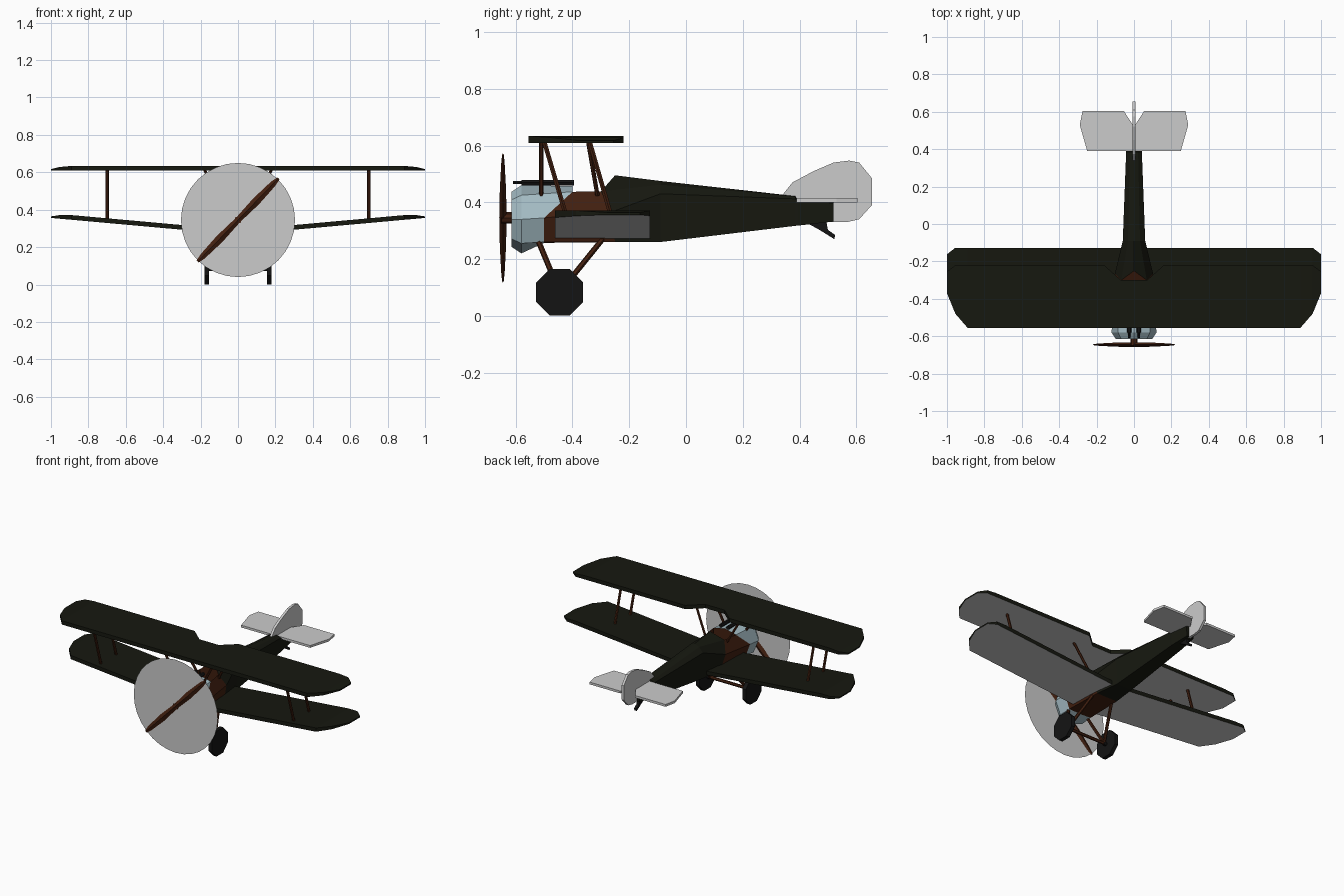
import bpy, bmesh, math
from mathutils import Vector

if "Cube" in bpy.data.objects:
    bpy.data.objects.remove(bpy.data.objects["Cube"])


def material(name, rgb):
    m = bpy.data.materials.new(name)
    m.diffuse_color = (*rgb, 1)
    m.use_nodes = True
    m.node_tree.nodes["Principled BSDF"].inputs["Base Color"].default_value = m.diffuse_color
    return m


OLIVE = material("dark_olive", (0.008, 0.009, 0.005))
WOOD = material("wood", (0.055, 0.014, 0.005))
METAL = material("pale_metal", (0.37, 0.50, 0.55))
BLACK = material("black", (0.007, 0.007, 0.007))
GREY = material("plain_grey", (0.8, 0.8, 0.8))


def make(name, verts, faces, mats, idx=None):
    me = bpy.data.meshes.new(name)
    me.from_pydata([tuple(v) for v in verts], [], faces)
    for m in mats:
        me.materials.append(m)
    if idx:
        me.polygons.foreach_set("material_index", idx)
    bm = bmesh.new()
    bm.from_mesh(me)
    bmesh.ops.recalc_face_normals(bm, faces=bm.faces)
    bm.to_mesh(me)
    bm.free()
    ob = bpy.data.objects.new(name, me)
    bpy.context.collection.objects.link(ob)
    return ob


def loft(name, rings, mats, pick=lambda seg, side: 0):
    """Skin rings of points; pick returns a material index, or None for a hole."""
    n = len(rings[0])
    verts = [p for r in rings for p in r]
    faces, idx = [tuple(range(n)), tuple(range(len(verts) - n, len(verts)))], [0, pick(len(rings) - 2, 0)]
    for i in range(len(rings) - 1):
        for j in range(n):
            m = pick(i, j)
            if m is not None:
                k = (j + 1) % n
                faces.append((i*n + j, i*n + k, i*n + n + k, i*n + n + j))
                idx.append(m)
    return make(name, verts, faces, mats, idx)


def rod(name, a, b, r, mat, sides=6):
    a, b = Vector(a), Vector(b)
    q = (b - a).to_track_quat('Z', 'Y')
    rings = [[p + q @ Vector((r*math.cos(t), r*math.sin(t), 0))
              for t in [2*math.pi*k/sides for k in range(sides)]] for p in (a, b)]
    return loft(name, rings, [mat])


def plate(name, outline, axis, lo, hi, mat):
    """Flat outline given thickness along x or z."""
    def put(p, d):
        return (d, *p) if axis == 'x' else (*p, d)
    return loft(name, [[put(p, lo) for p in outline], [put(p, hi) for p in outline]], [mat])


# Fuselage: each ring is top, upper, side, lower, bottom as (x, y, z), mirrored
def ring(top, upper, side, lower, bottom):
    half = [upper, side, lower]
    return [top, *half, bottom] + [(-x, y, z) for x, y, z in reversed(half)]


def octagon(y, r):
    d = r*math.sqrt(0.5)
    return ring((0, y, .34 + r), (d, y, .34 + d), (r, y, .34), (d, y, .34 - d), (0, y, .34 - r))


def body(y, top, upper, side, lower):
    return ring((0, y, top), (upper[0], y, upper[1]), (side[0], y, side[1]),
                (lower[0], y, lower[1]), (0, y, lower[1]))


hull = [
    octagon(-.615, .097),
    octagon(-.58, .12),
    ring((0, -.40, .457), (.082, -.40, .437), (.115, -.50, .345), (.082, -.50, .26), (0, -.50, .257)),
    ring((0, -.25, .495), (.068, -.30, .438), (.102, -.265, .365), (.075, -.25, .26), (0, -.25, .26)),
    body(-.09, .475, (.032, .462), (.06, .43), (.056, .26)),
    body(.385, .422, (.022, .42), (.042, .412), (.039, .317)),
    body(.395, .402, (.022, .402), (.042, .401), (.039, .318)),
    body(.52, .402, (.015, .402), (.028, .398), (.026, .332)),
]


def hull_paint(seg, side):
    if seg == 2:
        return None if side in (0, 7) else 1
    return 0 if seg < 2 else 2


loft("fuselage", hull, [METAL, WOOD, OLIVE], hull_paint)

# Cockpit lining: floor with front and rear bulkheads
make("cockpit_lining",
     [(-.075, -.40, .35), (.075, -.40, .35), (.075, -.27, .35), (-.075, -.27, .35),
      (-.082, -.40, .437), (0, -.40, .457), (.082, -.40, .437),
      (.068, -.30, .438), (0, -.25, .495), (-.068, -.30, .438)],
     [(0, 1, 2, 3), (0, 1, 6, 5, 4), (3, 2, 7, 8, 9)], [WOOD])

# Wings: columns of x, leading y, trailing y, thickness; grey undersides
TIP = [(.89, -.555, -.22, .025), (.955, -.48, -.22, .019), (1, -.37, -.255, .008)]


def wing(name, cols, dy, z0, slope):
    cols = [(-x, a, b, t) for x, a, b, t in reversed(cols) if x > 0] + cols
    rings = []
    for x, a, b, t in cols:
        z = z0 + slope*abs(x)
        rings.append([(x, a + dy, z), (x, b + dy, z), (x, b + dy, z + t), (x, a + dy, z + t)])
    loft(name, rings, [OLIVE, GREY], lambda seg, side: 1 if side == 0 else 0).data.polygons[1].material_index = 0


wing("upper_wing", [(0, -.555, -.30, .025), (.07, -.555, -.30, .025), (.16, -.555, -.22, .025)] + TIP, 0, .609, 0)
wing("lower_wing", [(0, -.555, -.22, .025)] + TIP, .093, .266, .09)

# Tail surfaces
tail = [(.25, .39), (.29, .53), (.275, .605), (.055, .605), (0, .52)]
plate("tailplane", tail + [(-x, y) for x, y in reversed(tail[:-1])], 'z', .40, .415, GREY)
plate("fin_and_rudder", [(.335, .42), (.375, .47), (.45, .51), (.52, .54), (.575, .547), (.61, .54),
                         (.655, .485), (.655, .39), (.61, .34), (.57, .331), (.50, .331), (.50, .40)],
      'x', -.008, .008, GREY)
plate("tail_skid", [(.43, .325), (.495, .33), (.50, .303), (.525, .285), (.523, .27), (.475, .30)],
      'x', -.009, .009, BLACK)

# Struts, undercarriage and guns on both sides
for s, tag in ((-1, "left"), (1, "right")):
    for top, low, end in ((-.50, -.42, "front"), (-.34, -.262, "rear")):
        rod(f"{tag}_{end}_wing_strut", (s*.70, top, .615), (s*.70, low, .345), .009, WOOD)
    for top, low, end in ((-.51, -.51, "front"), (-.345, -.312, "rear")):
        rod(f"{tag}_{end}_centre_strut", (s*.18, top, .615), (s*.08, low, .425), .008, WOOD)
    for y, end in ((-.525, "front"), (-.29, "rear")):
        rod(f"{tag}_{end}_gear_leg", (s*.07, y, .275), (s*.14, -.445, .083), .01, WOOD)
    wheel = [(-.445 + .0895*math.cos(math.radians(22.5 + 45*k)),
              .083 + .0895*math.sin(math.radians(22.5 + 45*k))) for k in range(8)]
    plate(f"{tag}_wheel", wheel, 'x', s*.155, s*.18, BLACK)
    rod(f"{tag}_wheel_hub", (s*.135, -.445, .083), (s*.16, -.445, .083), .013, BLACK)
    rod(f"{tag}_gun", (s*.026, -.58, .469), (s*.026, -.395, .469), .012, BLACK)
    rod(f"{tag}_gun_barrel", (s*.026, -.61, .469), (s*.026, -.57, .469), .006, BLACK)
rod("axle", (-.16, -.445, .083), (.16, -.445, .083), .01, WOOD)

# Propeller, hub and blur disc
along, across = Vector((1, 0, 1.03)).normalized(), Vector((1.03, 0, -1)).normalized()
centre, depth = Vector((0, -.645, .345)), Vector((0, 1, 0))
blade = []
for d, w, t in ((-.31, .008, .003), (-.27, .016, .006), (-.14, .022, .011), (0, .016, .013),
                (.14, .022, .011), (.27, .016, .006), (.31, .008, .003)):
    p = centre + along*d
    blade.append([p - across*w, p - depth*t, p + across*w, p + depth*t])
loft("propeller", blade, [WOOD])
rod("propeller_hub", (0, -.65, .345), (0, -.61, .345), .02, WOOD, sides=8)
N = 32
make("propeller_disc", [(.305*math.cos(2*math.pi*k/N), -.645, .345 + .305*math.sin(2*math.pi*k/N))
                        for k in range(N)], [tuple(range(N))], [GREY])
